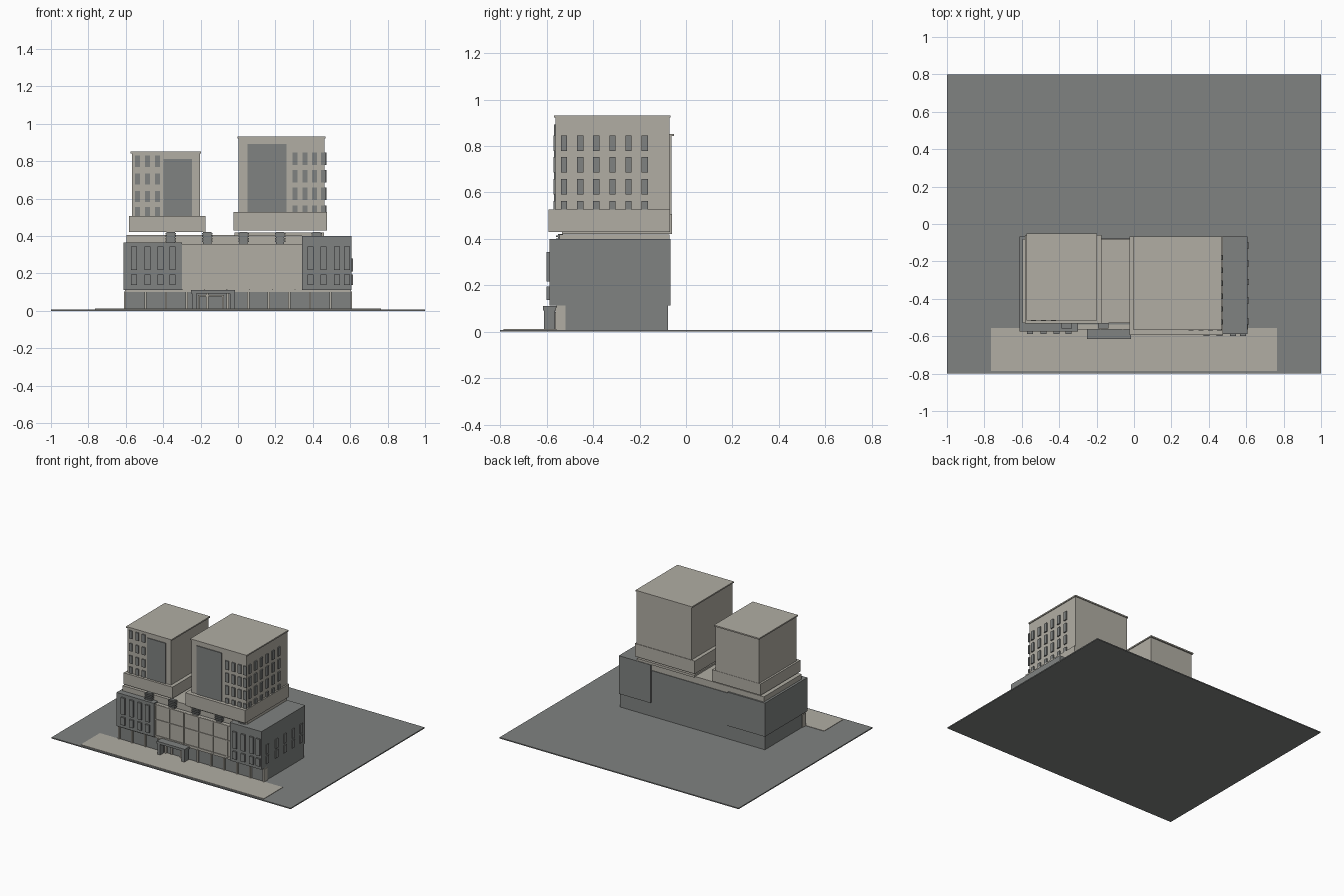
import bpy, bmesh


def material(name, rgb):
    m = bpy.data.materials.new(name)
    m.diffuse_color = (*rgb, 1)
    return m


STONE = material("pale_stone", (0.44, 0.42, 0.37))
GREY = material("slate_grey", (0.215, 0.225, 0.22))


def boxes(name, mat, items):
    """One object from boxes given as (x0, x1, y0, y1, z0, z1)."""
    bm = bmesh.new()
    for x0, x1, y0, y1, z0, z1 in items:
        vs = bmesh.ops.create_cube(bm, size=1)["verts"]
        for v in vs:
            v.co = ((x0 + x1) / 2 + v.co.x * (x1 - x0),
                    (y0 + y1) / 2 + v.co.y * (y1 - y0),
                    (z0 + z1) / 2 + v.co.z * (z1 - z0))
    me = bpy.data.meshes.new(name)
    bm.to_mesh(me)
    bm.free()
    me.materials.append(mat)
    ob = bpy.data.objects.new(name, me)
    bpy.context.collection.objects.link(ob)
    return ob


def front_windows(name, xs, rows, wall, w, mat=GREY, out=0.008):
    boxes(name, mat, [(x - w / 2, x + w / 2, wall - out, wall + 0.001, a, b)
                      for x in xs for a, b in rows])


def side_windows(name, ys, rows, wall, w, mat=GREY, out=0.006):
    boxes(name, mat, [(wall - 0.001, wall + out, y - w / 2, y + w / 2, a, b)
                      for y in ys for a, b in rows])


# Site
boxes("ground_slab", GREY, [(-1, 1, -0.8, 0.8, 0, 0.008)])
boxes("front_pavement", STONE, [(-0.765, 0.765, -0.785, -0.557, 0.007, 0.011)])

# Ground floor: core, shopfront glazing, columns and lintel
boxes("ground_floor", GREY, [(-0.605, 0.605, -0.52, -0.078, 0.008, 0.112)])
boxes("shopfront", GREY, [(-0.6, 0.6, -0.55, -0.515, 0.008, 0.1)])
cols = [-0.604 + i * 1.208 / 11 for i in range(12)]
boxes("shopfront_columns", STONE,
      [(x - 0.006, x + 0.006, -0.563, -0.52, 0.008, 0.104) for x in cols])
boxes("shopfront_lintel", STONE, [(-0.605, 0.605, -0.558, -0.52, 0.1, 0.113)])

# Entrance porch
boxes("entrance_porch", GREY, [
    (-0.25, -0.015, -0.615, -0.55, 0.092, 0.11),
    (-0.245, -0.222, -0.612, -0.565, 0.008, 0.093),
    (-0.043, -0.02, -0.612, -0.565, 0.008, 0.093)])
boxes("entrance_frame", STONE, [
    (-0.215, -0.205, -0.57, -0.545, 0.008, 0.085),
    (-0.085, -0.075, -0.57, -0.545, 0.008, 0.085),
    (-0.205, -0.085, -0.57, -0.545, 0.077, 0.085)])

# Podium wings and centre
boxes("left_wing", GREY, [(-0.612, -0.3, -0.575, -0.068, 0.112, 0.366)])
boxes("right_wing", GREY, [(0.343, 0.608, -0.588, -0.066, 0.112, 0.4)])
boxes("centre_block", GREY, [(-0.3, 0.343, -0.54, -0.075, 0.112, 0.355)])
boxes("centre_facade", STONE, [(-0.3, 0.343, -0.56, -0.538, 0.113, 0.357)])
mull = [(x - 0.003, x + 0.003, -0.567, -0.559, 0.113, 0.357)
        for x in (-0.297, -0.18, -0.06, 0.062, 0.185, 0.305)]
mull += [(-0.3, 0.343, -0.565, -0.559, z - 0.003, z + 0.003)
         for z in (0.12, 0.242, 0.353)]
boxes("facade_mullions", STONE, mull)

# Wing windows
rows = [(0.217, 0.343), (0.137, 0.195)]
front_windows("left_wing_windows", (-0.555, -0.485, -0.415, -0.35), rows,
              -0.575, 0.032, out=0.012)
front_windows("right_wing_windows", (0.388, 0.458, 0.53, 0.583), rows,
              -0.588, 0.032, out=0.012)
side_windows("right_wing_side_windows", (-0.115, -0.21, -0.31, -0.41, -0.52),
             [(0.21, 0.28), (0.137, 0.195)], 0.608, 0.032)

# Roof terrace with row of vents
boxes("roof_terrace", STONE, [(-0.595, 0.46, -0.53, -0.08, 0.354, 0.405),
                              (-0.02, 0.46, -0.545, -0.07, 0.4, 0.418)])
vents = []
for x in (-0.36, -0.165, 0.03, 0.225, 0.42):
    vents.append((x - 0.022, x + 0.022, -0.552, -0.53, 0.357, 0.42))
    vents += [(x - 0.028, x + 0.028, -0.56, -0.528, z, z + 0.007)
              for z in (0.369, 0.382, 0.395, 0.408)]
boxes("roof_vents", GREY, vents)

# Left tower
boxes("left_tower_base", STONE, [(-0.583, -0.175, -0.533, -0.06, 0.42, 0.506)])
boxes("left_tower", STONE, [(-0.568, -0.203, -0.51, -0.062, 0.505, 0.845)])
boxes("left_tower_roof", STONE, [(-0.575, -0.197, -0.516, -0.052, 0.842, 0.852)])
boxes("left_tower_panel", GREY, [(-0.398, -0.245, -0.516, -0.509, 0.505, 0.812)])
front_windows("left_tower_windows", (-0.537, -0.483, -0.43),
              [(0.77, 0.829), (0.675, 0.733), (0.582, 0.641), (0.507, 0.555)],
              -0.51, 0.026)

# Right tower
boxes("right_tower_base", STONE, [(-0.025, 0.475, -0.593, -0.068, 0.43, 0.527)])
boxes("right_tower", STONE, [(0.003, 0.463, -0.562, -0.072, 0.526, 0.925)])
boxes("right_tower_roof", STONE, [(-0.003, 0.469, -0.568, -0.066, 0.922, 0.932)])
boxes("right_tower_panel", GREY, [(0.05, 0.26, -0.568, -0.561, 0.526, 0.893)])
rows = [(0.779, 0.846), (0.685, 0.753), (0.591, 0.658), (0.527, 0.562)]
front_windows("right_tower_windows", (0.305, 0.358, 0.41), rows, -0.562, 0.027)
boxes("right_tower_corner_windows", GREY,
      [(0.443, 0.47, -0.57, -0.561, a, b) for a, b in rows])
side_windows("right_tower_side_windows",
             [-0.525 + 0.0694 * i for i in range(6)], rows, 0.463, 0.027, out=0.009)
